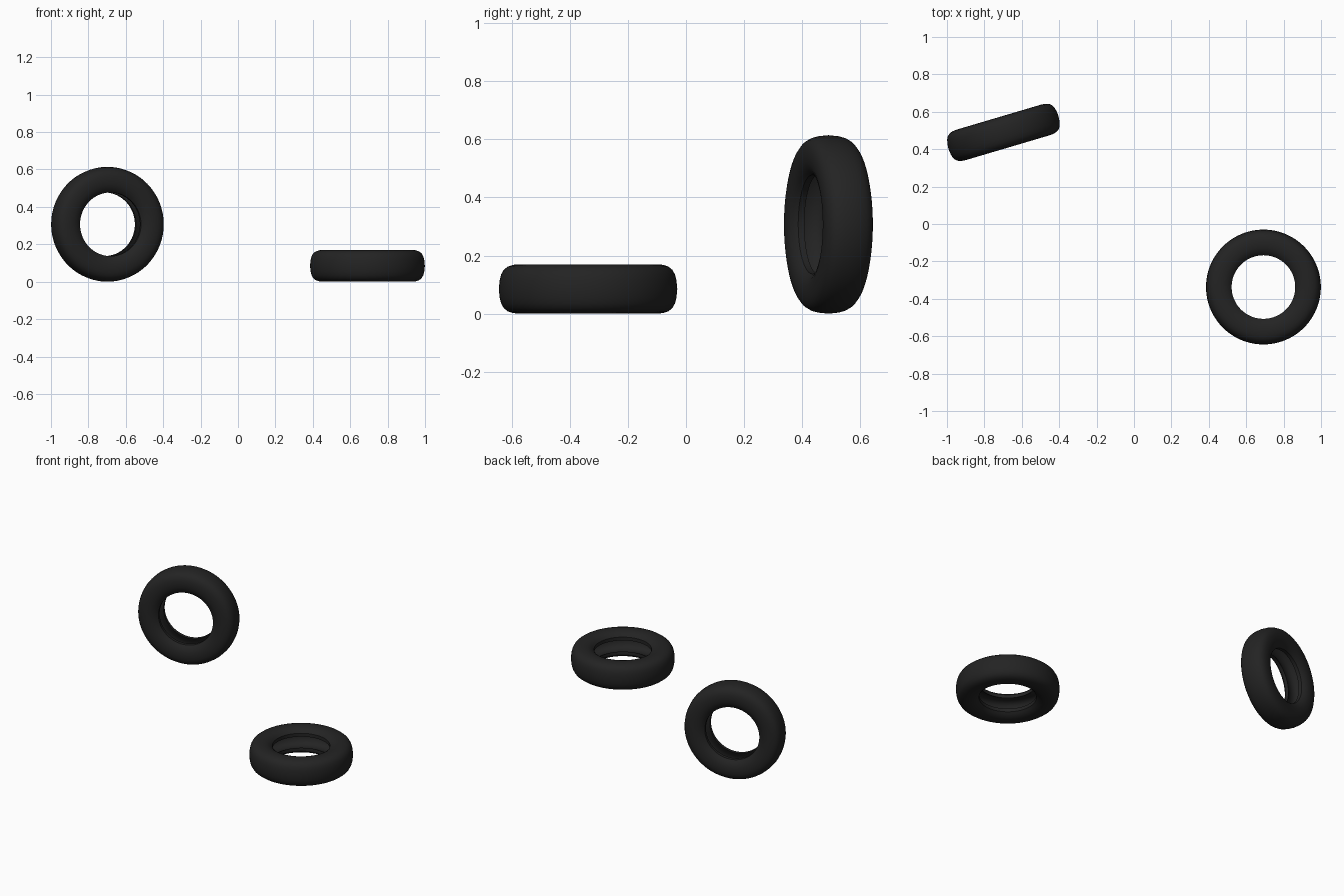
import bpy
import bmesh
import math

cube = bpy.data.objects.get("Cube")
if cube:
    bpy.data.objects.remove(cube)

# Matte black rubber
rubber = bpy.data.materials.new("black_rubber")
rubber.use_nodes = True
colour = (0.017, 0.017, 0.017, 1)
rubber.diffuse_color = colour
bsdf = rubber.node_tree.nodes["Principled BSDF"]
bsdf.inputs["Base Color"].default_value = colour
bsdf.inputs["Roughness"].default_value = 0.8

SEGMENTS = 96

# Half cross-sections as (radius, half width), bead to crown
OUTER = [(0.17, 0.058), (0.18, 0.068), (0.194, 0.077), (0.212, 0.083),
         (0.235, 0.085), (0.258, 0.083), (0.276, 0.077), (0.29, 0.066),
         (0.299, 0.05), (0.304, 0.03), (0.307, 0)]
INNER = [(0.17, 0.036), (0.182, 0.042), (0.2, 0.053), (0.225, 0.06),
         (0.255, 0.056), (0.272, 0.042), (0.28, 0.02), (0.282, 0)]


def mirrored(half):
    return half + [(r, -w) for r, w in reversed(half[:-1])]


def make_tire(name, location, rotation):
    # Closed hollow section, open towards the hub
    section = mirrored(OUTER) + mirrored(INNER)[::-1]
    bm = bmesh.new()
    rings = []
    for i in range(SEGMENTS):
        a = math.tau * i / SEGMENTS
        rings.append([bm.verts.new((r * math.cos(a), r * math.sin(a), w))
                      for r, w in section])
    n = len(section)
    for i, ring in enumerate(rings):
        nxt = rings[(i + 1) % SEGMENTS]
        for j in range(n):
            k = (j + 1) % n
            bm.faces.new((ring[j], nxt[j], nxt[k], ring[k]))
    bmesh.ops.recalc_face_normals(bm, faces=bm.faces)
    mesh = bpy.data.meshes.new(name)
    bm.to_mesh(mesh)
    bm.free()
    mesh.materials.append(rubber)
    tire = bpy.data.objects.new(name, mesh)
    tire.location = location
    tire.rotation_euler = rotation
    bpy.context.collection.objects.link(tire)

    bpy.ops.object.select_all(action='DESELECT')
    tire.select_set(True)
    bpy.context.view_layer.objects.active = tire
    bpy.ops.object.shade_smooth_by_angle(angle=math.radians(35))


# One tire lying flat, one standing upright and turned
make_tire("lying_tire", (0.692, -0.337, 0.085), (0, 0, 0))
make_tire("standing_tire", (-0.698, 0.49, 0.307),
          (math.radians(90), 0, math.radians(16.5)))
